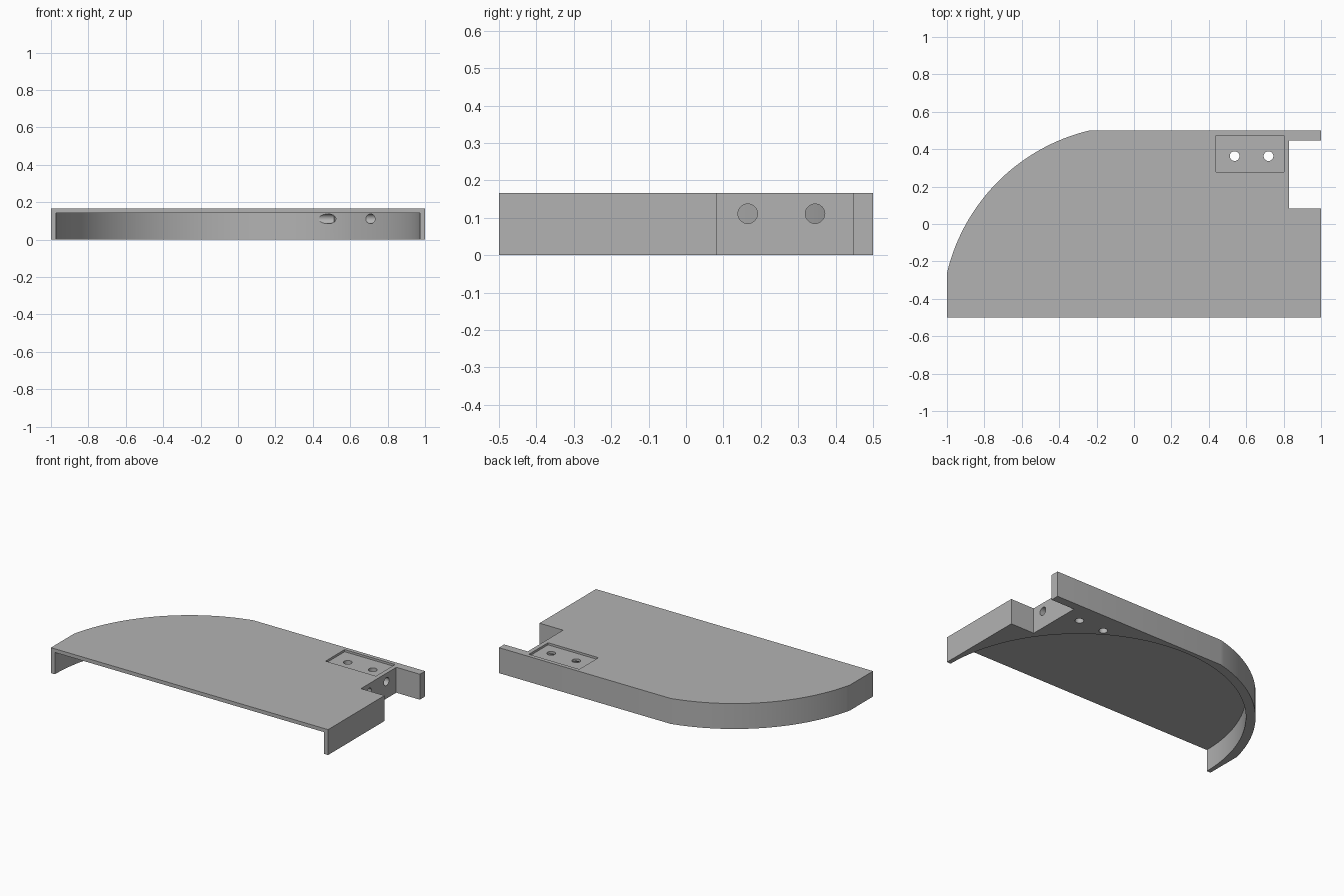
import bpy
import bmesh
from math import asin, cos, pi, radians, sin
from mathutils import Matrix, Vector

cube = bpy.data.objects.get("Cube")
if cube:
    bpy.data.objects.remove(cube, do_unlink=True)

HEIGHT = 0.166
CEILING = 0.142          # top of the hollow underside
RECESS_FLOOR = 0.152
CENTER_Y = -0.5          # shared centre of the outer curve and the hollow
OUTER_R = 1.028
HOLLOW_R = 0.972
HOLE_R = 0.026

grey = bpy.data.materials.new("plain grey")
grey.use_nodes = True
colour = (0.45, 0.45, 0.45, 1)
grey.diffuse_color = colour
grey.node_tree.nodes["Principled BSDF"].inputs["Base Color"].default_value = colour


def make_object(name, bm):
    bmesh.ops.recalc_face_normals(bm, faces=bm.faces)
    mesh = bpy.data.meshes.new(name)
    bm.to_mesh(mesh)
    bm.free()
    mesh.materials.append(grey)
    obj = bpy.data.objects.new(name, mesh)
    bpy.context.collection.objects.link(obj)
    return obj


def prism(name, outline, z0, z1):
    bm = bmesh.new()
    face = bm.faces.new([bm.verts.new((x, y, z0)) for x, y in outline])
    top = bmesh.ops.extrude_face_region(bm, geom=[face])["geom"]
    verts = [v for v in top if isinstance(v, bmesh.types.BMVert)]
    bmesh.ops.translate(bm, verts=verts, vec=(0, 0, z1 - z0))
    return make_object(name, bm)


def box(name, x0, x1, y0, y1, z0, z1):
    return prism(name, [(x0, y0), (x1, y0), (x1, y1), (x0, y1)], z0, z1)


def cylinder(name, center, radius, depth, axis="Z", segments=32):
    turn = Matrix.Rotation(pi / 2, 4, "Y") if axis == "X" else Matrix()
    bm = bmesh.new()
    bmesh.ops.create_cone(bm, cap_ends=True, segments=segments, radius1=radius,
                          radius2=radius, depth=depth,
                          matrix=Matrix.Translation(Vector(center)) @ turn)
    return make_object(name, bm)


def cut(target, cutter):
    cutter.hide_render = True
    mod = target.modifiers.new("cut", "BOOLEAN")
    mod.operation = "DIFFERENCE"
    mod.solver = "EXACT"
    mod.object = cutter
    bpy.context.view_layer.objects.active = target
    bpy.ops.object.modifier_apply(modifier=mod.name)
    bpy.data.objects.remove(cutter, do_unlink=True)


# Slab with one large rounded corner
edge = asin(1 / OUTER_R)
STEPS = 40
start, end = pi - (pi / 2 - edge), edge
start, end = pi / 2 + (pi / 2 - edge), pi - (pi / 2 - edge)
arc = []
for i in range(STEPS + 1):
    a = start + (end - start) * i / STEPS
    arc.append((OUTER_R * cos(a), CENTER_Y + OUTER_R * sin(a)))
body = prism("tray_body", [(-1, -0.5), (1, -0.5), (1, 0.5)] + arc, 0, HEIGHT)

# Round hollow in the underside, open at the front
cut(body, cylinder("hollow_cutter", (0, CENTER_Y, CEILING - 0.25), HOLLOW_R, 0.5,
                   segments=160))

# Notch through the left side
cut(body, box("notch_cutter", 0.83, 1.2, 0.082, 0.446, -0.1, 0.3))

# Shallow rectangular recess with two vertical screw holes
cut(body, box("recess_cutter", 0.438, 0.802, 0.277, 0.474, RECESS_FLOOR, 0.3))
for x in (0.538, 0.719):
    cut(body, cylinder("screw_hole_cutter", (x, 0.363, 0.1), HOLE_R, 0.5))

# Two sideways holes from the notch into the hollow
for y in (0.165, 0.345):
    cut(body, cylinder("side_hole_cutter", (0.6, y, 0.111), HOLE_R, 0.6, axis="X"))

bpy.ops.object.select_all(action="DESELECT")
body.select_set(True)
bpy.context.view_layer.objects.active = body
bpy.ops.object.shade_smooth_by_angle(angle=radians(15))
